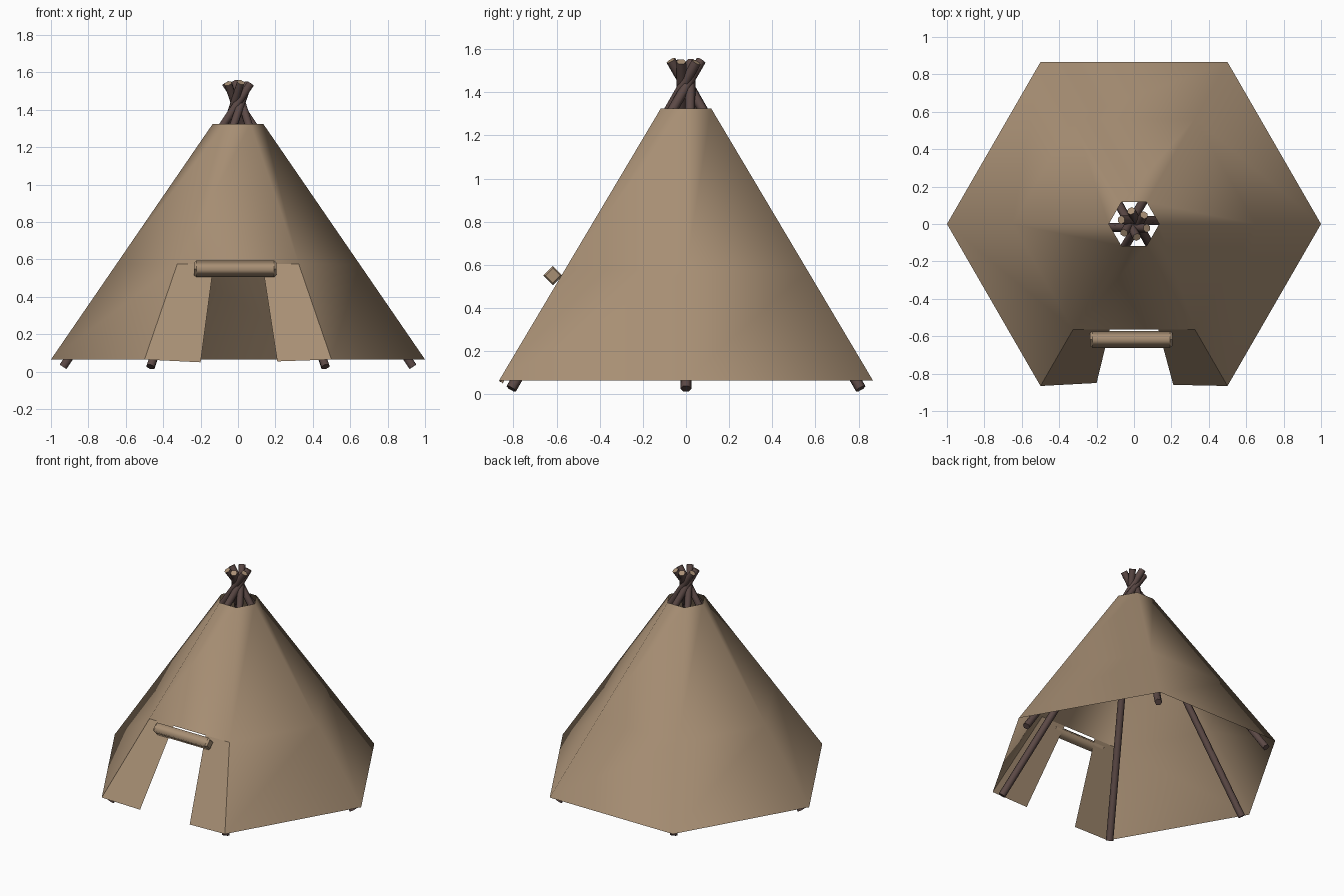
import bpy, bmesh, math, random
from mathutils import Vector

if "Cube" in bpy.data.objects:
    bpy.data.objects.remove(bpy.data.objects["Cube"])

random.seed(4)


def material(name, rgb):
    m = bpy.data.materials.new(name)
    m.diffuse_color = (*rgb, 1)
    m.use_nodes = True
    m.node_tree.nodes["Principled BSDF"].inputs["Base Color"].default_value = m.diffuse_color
    return m


HIDE = material("tan hide", (0.39, 0.275, 0.175))
BARK = material("dark bark", (0.105, 0.066, 0.06))
CUT = material("cut wood", (0.40, 0.28, 0.18))


def add_object(name, bm, mats, smooth_rule):
    bm.normal_update()
    for f in bm.faces:
        f.smooth = smooth_rule(f)
    me = bpy.data.meshes.new(name)
    bm.to_mesh(me)
    bm.free()
    for m in mats:
        me.materials.append(m)
    ob = bpy.data.objects.new(name, me)
    bpy.context.collection.objects.link(ob)
    return ob


# Hexagonal cover proportions
Z0, Z1, ZD = 0.065, 1.325, 0.575
R0, R1 = 1.0, 0.135


def radius(z):
    return R0 + (R1 - R0) * (z - Z0) / (Z1 - Z0)


def corner(i, z):
    a = math.radians(60 * i)
    return Vector((radius(z) * math.cos(a), radius(z) * math.sin(a), z))


# Cover: open sheet, the lower front panel is left out for the doorway
bm = bmesh.new()
rings = [[bm.verts.new(corner(i, z)) for i in range(6)] for z in (Z0, ZD, Z1)]
for k in range(2):
    for i in range(6):
        if k == 0 and i == 4:      # front panel, between the 240 and 300 degree corners
            continue
        j = (i + 1) % 6
        bm.faces.new((rings[k][i], rings[k][j], rings[k + 1][j], rings[k + 1][i]))
add_object("tent_cover", bm, [HIDE], lambda f: True)

# Door flaps either side of the opening
y_door = -radius(ZD) * math.sin(math.radians(60))
for name, s, bottom in (("left_door_flap", -1, (-0.20, -0.85, 0.05)),
                        ("right_door_flap", 1, (0.21, -0.86, 0.055))):
    c = 4 if s < 0 else 5
    bm = bmesh.new()
    pts = [corner(c, Z0), Vector(bottom), Vector((s * 0.13, y_door, ZD)), corner(c, ZD)]
    if s > 0:
        pts.reverse()
    bm.faces.new([bm.verts.new(p) for p in pts])
    add_object(name, bm, [HIDE], lambda f: False)


def lathe(name, stations, sides, mats, tip_index=0):
    """Skin rings given as (centre, radius) along a straight axis, capped at both ends."""
    axis = (stations[-1][0] - stations[0][0]).normalized()
    u = axis.cross(Vector((0, 0, 1))).normalized()
    v = axis.cross(u)
    bm = bmesh.new()
    loops = []
    for c, r in stations:
        loops.append([bm.verts.new(c + r * (math.cos(t) * u + math.sin(t) * v))
                      for t in (2 * math.pi * i / sides for i in range(sides))])
    for a, b in zip(loops, loops[1:]):
        for i in range(sides):
            j = (i + 1) % sides
            bm.faces.new((a[i], a[j], b[j], b[i]))
    bm.faces.new(loops[0][::-1])
    tip = bm.faces.new(loops[-1])
    tip.material_index = tip_index
    return add_object(name, bm, mats, lambda f: len(f.verts) == 4 and abs(f.normal.dot(axis)) < 0.5)


# Rolled-up door cloth above the opening
def rp(x):
    return Vector((x, -0.617, 0.55))


lathe("door_roll", [(rp(-0.235), 0.034), (rp(-0.222), 0.045),
                    (rp(0.192), 0.045), (rp(0.205), 0.034)], 4, [HIDE])

# Six poles run up inside the corners and cross above the smoke hole
for i in range(6):
    a = math.radians(60 * i)
    out = Vector((math.cos(a), math.sin(a), 0))
    side = Vector((-math.sin(a), math.cos(a), 0))
    foot = out * 0.935 + Vector((0, 0, 0.026))
    tip = -out * 0.068 + side * 0.022 + Vector((0, 0, 1.55 + random.uniform(-0.012, 0.012)))
    lathe(f"pole_{i + 1}", [(foot, 0.025), (tip, 0.023)], 6, [BARK, CUT], 1)
